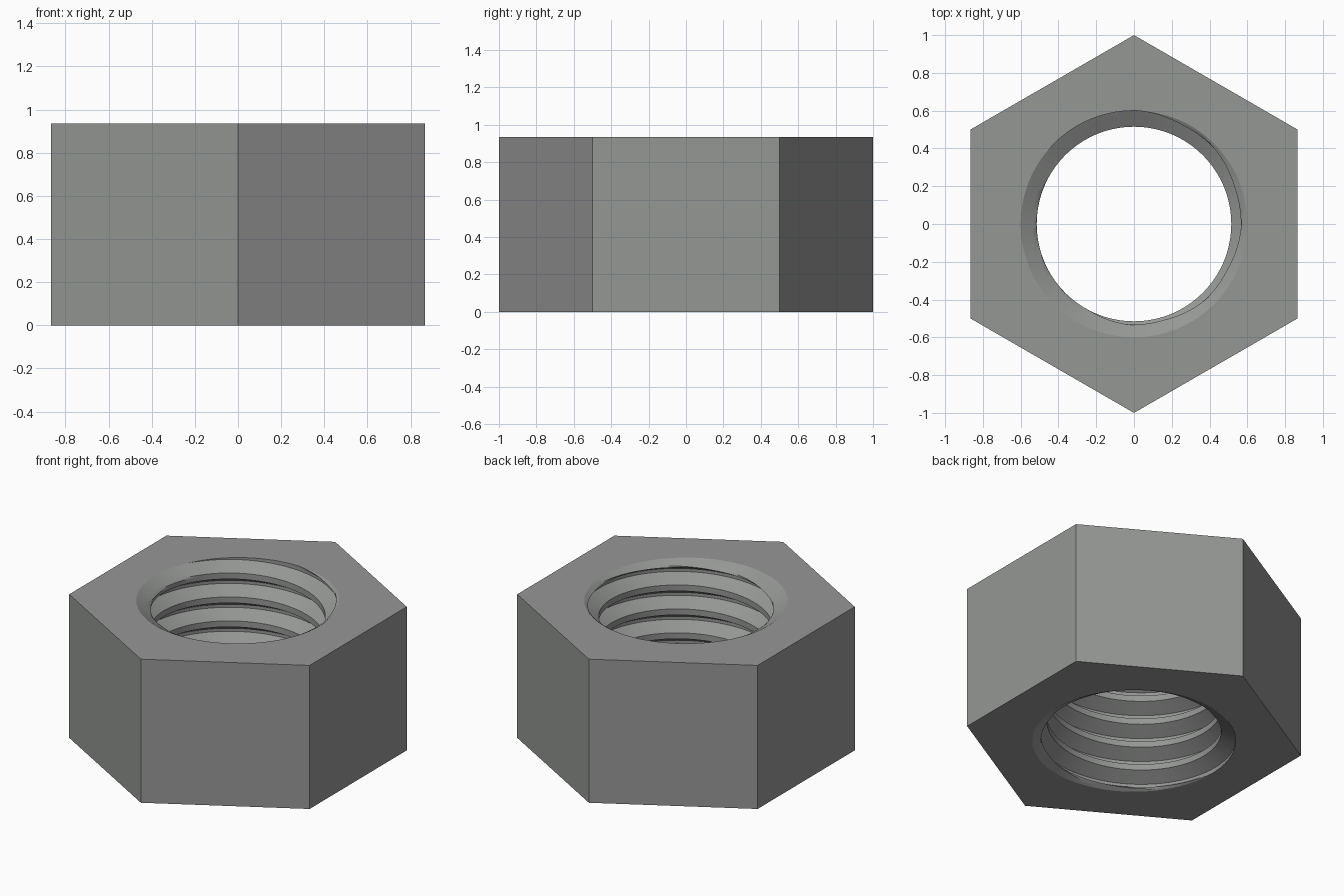
import bpy, bmesh, math

if "Cube" in bpy.data.objects:
    bpy.data.objects.remove(bpy.data.objects["Cube"])

H = 0.935            # nut height
FLAT = 0.866         # centre to flat
MINOR, MAJOR = 0.515, 0.60
PITCH = 0.156
CHAMFER = 0.05
COLS = 144           # columns around the axis
SUB = 16             # samples per thread turn


def thread_radius(u):
    """Flat-crested 60 degree thread; u is the phase within one turn."""
    u %= 1.0
    d = MAJOR - MINOR
    if u < 0.25:
        return MINOR
    if u < 0.5625:
        return MINOR + d * (u - 0.25) / 0.3125
    if u < 0.6875:
        return MAJOR
    return MAJOR - d * (u - 0.6875) / 0.3125


def hex_radius(a):
    """Hexagon outline with corners on the y axis."""
    local = (a + math.pi / 6) % (math.pi / 3) - math.pi / 6
    return FLAT / math.cos(local)


def column(a):
    """Closed section: outer wall, bottom face, threaded bore, top face."""
    pts = [(hex_radius(a), 0.0)]
    turns = math.ceil(H / PITCH) + 1
    for i in range(-SUB, turns * SUB + 1):
        z = (i / SUB + a / math.tau) * PITCH
        z = min(max(z, 0.0), H)
        edge = min(z, H - z)
        mouth = MAJOR - (MAJOR - MINOR) * edge / CHAMFER
        pts.append((max(thread_radius(i / SUB), mouth) if edge > 0 else MAJOR, z))
    pts.append((hex_radius(a), H))
    return pts


# Hex body and helical bore in one closed mesh
bm = bmesh.new()
cols = []
for c in range(COLS + 1):
    a = math.tau * c / COLS
    cols.append([bm.verts.new((r * math.cos(a), r * math.sin(a), z)) for r, z in column(a)])
n = len(cols[0])


def quad(a, b, c, d):
    bm.faces.new((a, b, c, d))


for p, q in zip(cols, cols[1:]):
    for i in range(n):
        j = (i + 1) % n
        quad(p[i], p[j], q[j], q[i])
bmesh.ops.remove_doubles(bm, verts=bm.verts[:], dist=0.0002)
bmesh.ops.recalc_face_normals(bm, faces=bm.faces[:])

mesh = bpy.data.meshes.new("hex_nut")
bm.to_mesh(mesh)
bm.free()
nut = bpy.data.objects.new("hex_nut", mesh)
bpy.context.collection.objects.link(nut)

# Plain steel grey
steel = bpy.data.materials.new("steel_grey")
steel.diffuse_color = (0.30, 0.31, 0.30, 1)
steel.use_nodes = True
steel.node_tree.nodes["Principled BSDF"].inputs["Base Color"].default_value = steel.diffuse_color
mesh.materials.append(steel)

bpy.context.view_layer.objects.active = nut
nut.select_set(True)
bpy.ops.object.shade_smooth_by_angle(angle=math.radians(30))
